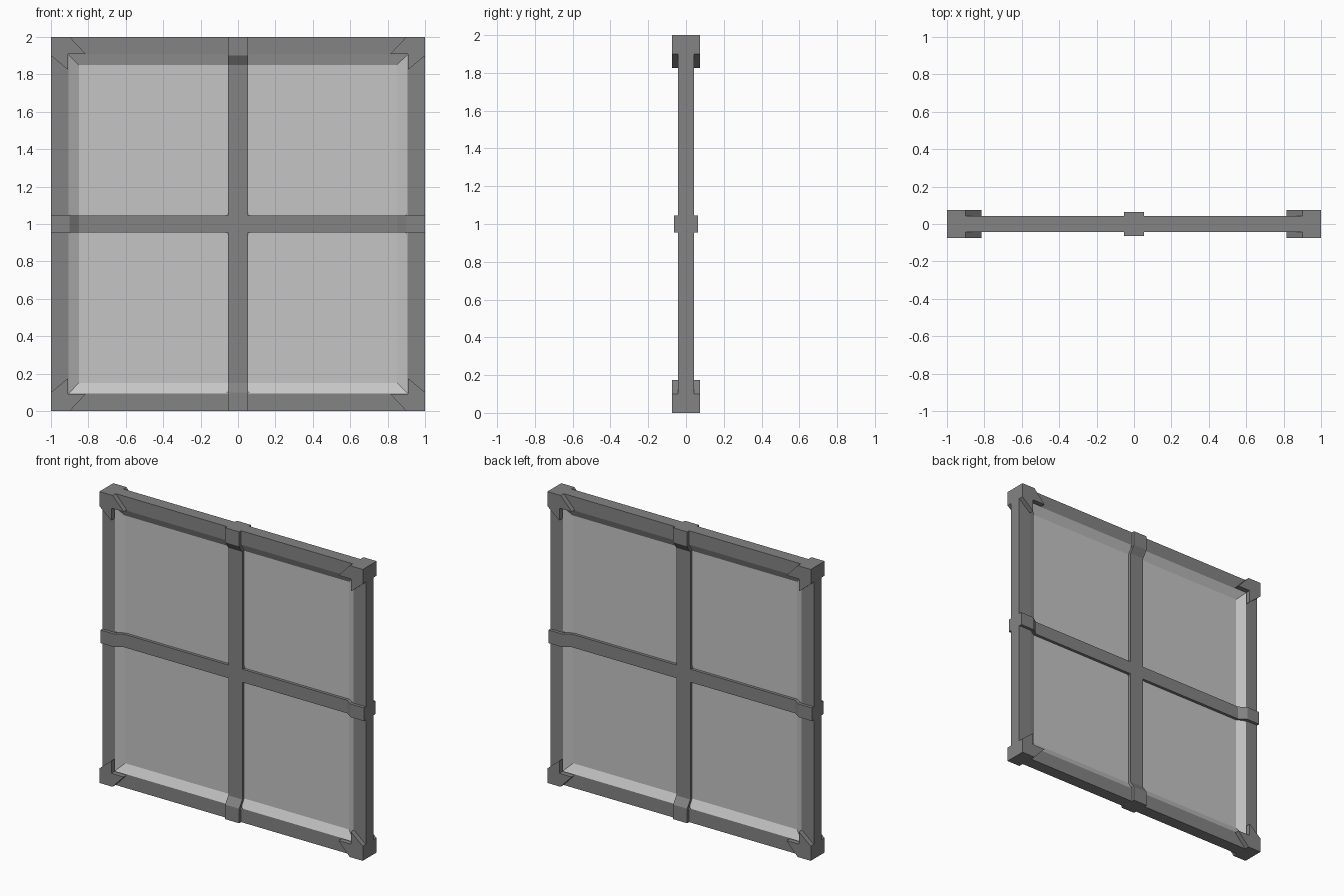
import bpy, bmesh

if "Cube" in bpy.data.objects:
    bpy.data.objects.remove(bpy.data.objects["Cube"])

def material(name, v):
    m = bpy.data.materials.new(name)
    m.diffuse_color = (v, v, v, 1)
    m.use_nodes = True
    m.node_tree.nodes["Principled BSDF"].inputs["Base Color"].default_value = m.diffuse_color
    return m

GREY = material("frame grey", 0.23)
PALE = material("pale glass", 0.56)
C = 1.0          # centre height
FACE = 0.042     # half depth of the frame
INNER = 0.905    # half size of the frame opening

def finish(name, bm, mat):
    bmesh.ops.recalc_face_normals(bm, faces=bm.faces[:])
    me = bpy.data.meshes.new(name)
    bm.to_mesh(me)
    bm.free()
    me.materials.append(mat)
    ob = bpy.data.objects.new(name, me)
    bpy.context.collection.objects.link(ob)
    return ob

def square_loops(bm, rings, cap=False):
    """Skin square rings given as (half size, y)."""
    loops = [[bm.verts.new((sx * r, y, C + sz * r))
              for sx, sz in ((-1, -1), (1, -1), (1, 1), (-1, 1))] for r, y in rings]
    for a, b in zip(loops, loops[1:]):
        for i in range(4):
            j = (i + 1) % 4
            bm.faces.new((a[i], a[j], b[j], b[i]))
    if cap:
        bm.faces.new(loops[-1])

def prism(name, a_pts, b_pts, mat):
    """Solid between two matching polygons."""
    bm = bmesh.new()
    a = [bm.verts.new(p) for p in a_pts]
    b = [bm.verts.new(p) for p in b_pts]
    bm.faces.new(a)
    bm.faces.new(b[::-1])
    for i in range(len(a)):
        j = (i + 1) % len(a)
        bm.faces.new((a[i], b[i], b[j], a[j]))
    return finish(name, bm, mat)

def plate(name, pts, depth, mat):
    return prism(name, [(x, -depth, z) for x, z in pts],
                 [(x, depth, z) for x, z in pts], mat)

# outer frame
bm = bmesh.new()
square_loops(bm, [(INNER, -FACE), (1, -FACE), (1, FACE), (INNER, FACE)])
finish("window_frame", bm, GREY)

# glass: front and back sheets with sloped borders
for name, s in (("glass_front", -1), ("glass_back", 1)):
    bm = bmesh.new()
    square_loops(bm, [(INNER, s * FACE), (0.85, s * 0.009)], cap=True)
    ob = finish(name, bm, PALE)
    # make the sheet face outwards
    if ob.data.polygons[-1].normal.y * s < 0:
        ob.data.flip_normals()

# glazing bars, stepping up over the frame at their ends
half = [(-1, 0.063), (-0.9, 0.063), (-0.85, 0.029), (0.85, 0.029), (0.9, 0.063), (1, 0.063)]
profile = half + [(t, -y) for t, y in reversed(half)]
prism("vertical_bar", [(-0.053, y, C + t) for t, y in profile],
      [(0.053, y, C + t) for t, y in profile], GREY)
prism("horizontal_bar", [(t, y, C - 0.045) for t, y in profile],
      [(t, y, C + 0.045) for t, y in profile], GREY)

for sx in (-1, 1):
    for sz in (-1, 1):
        # corner brackets with slanted ends
        bracket = [(1, 1), (0.9, 1), (0.815, 0.91), (0.91, 0.91), (0.91, 0.825), (1, 0.9)]
        plate("corner_bracket", [(sx * x, C + sz * z) for x, z in bracket], 0.075, GREY)
        # small fillets in the corners of each pane
        for x, z, dx, dz, d in ((0.053, 0.045, 1, 1, 0.012),
                                (0.053, INNER, 1, -1, FACE - 0.001),
                                (INNER, 0.045, -1, 1, FACE - 0.001)):
            tri = [(x, z), (x + dx * 0.018, z), (x + dx * 0.005, z + dz * 0.005), (x, z + dz * 0.018)]
            plate("pane_fillet", [(sx * p, C + sz * q) for p, q in tri], d, GREY)
